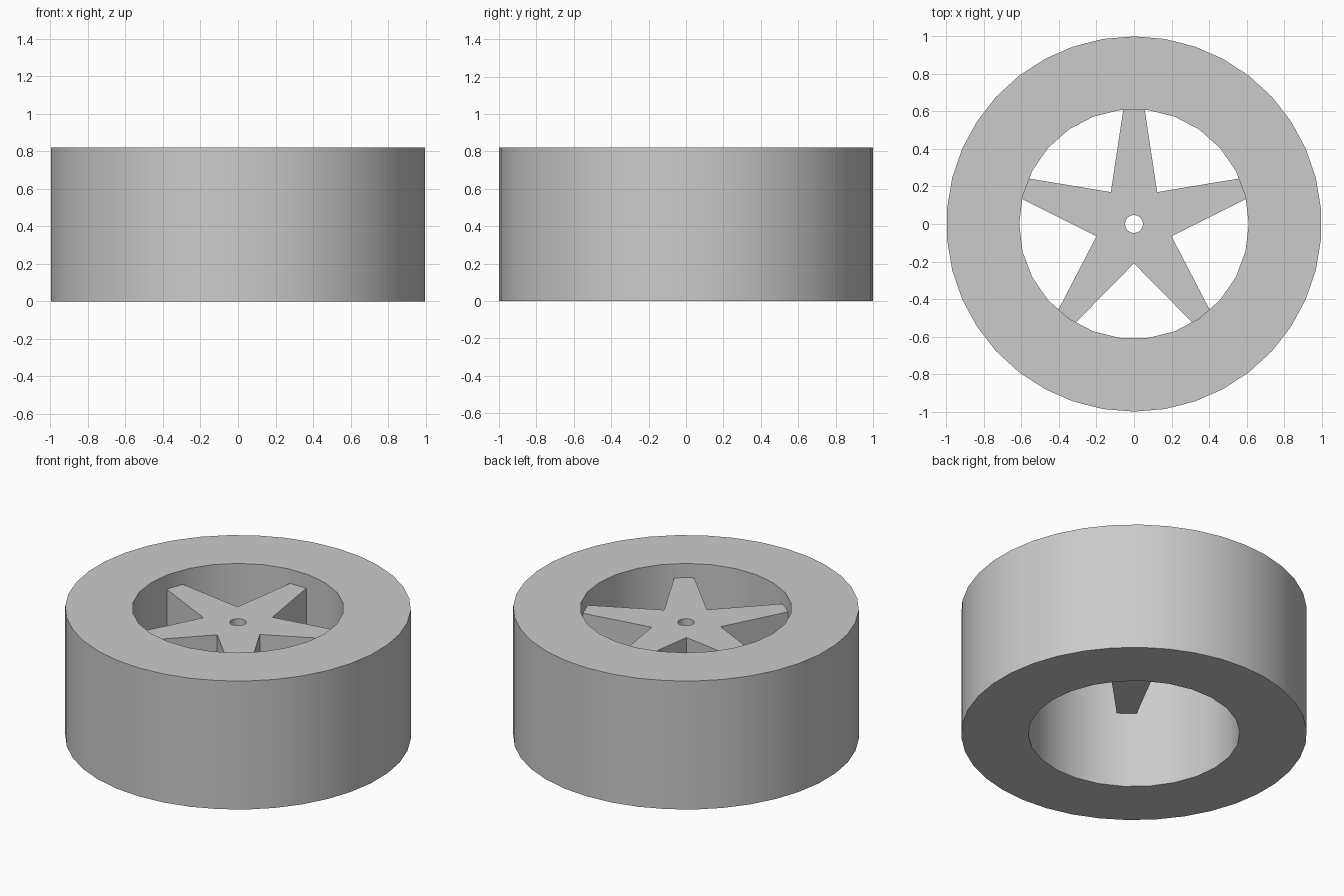
import bpy
import bmesh
from math import pi, sin, cos

cube = bpy.data.objects.get("Cube")
if cube:
    bpy.data.objects.remove(cube, do_unlink=True)

grey = bpy.data.materials.new("plain grey")
grey.use_nodes = True
COLOUR = (0.6, 0.6, 0.6, 1)
grey.diffuse_color = COLOUR
grey.node_tree.nodes["Principled BSDF"].inputs["Base Color"].default_value = COLOUR


def ring(radius, sides, turn):
    """Regular outline, with its first corner at the angle turn."""
    return [(radius * cos(turn + 2 * pi * i / sides),
             radius * sin(turn + 2 * pi * i / sides)) for i in range(sides)]


def star(points, valley_radius, tip_radius, tip_half_width):
    """Outline of blunt tapering spokes, the first one pointing to the back."""
    outline = []
    for i in range(points):
        a = pi / 2 + 2 * pi * i / points
        for side in (-1, 1):
            w = side * tip_half_width
            outline.append((tip_radius * cos(a) - w * sin(a),
                            tip_radius * sin(a) + w * cos(a)))
        b = a + pi / points
        outline.append((valley_radius * cos(b), valley_radius * sin(b)))
    return outline


def plate(name, outer, hole, bottom, top):
    """Solid between two heights from an outline with a hole through it."""
    bm = bmesh.new()
    edges = []
    for loop in (outer, hole):
        verts = [bm.verts.new((x, y, bottom)) for x, y in loop]
        edges += [bm.edges.new((v, verts[i - 1])) for i, v in enumerate(verts)]
    bmesh.ops.triangle_fill(bm, use_beauty=True, use_dissolve=False, edges=edges)
    lifted = bmesh.ops.extrude_face_region(bm, geom=bm.faces[:])["geom"]
    bmesh.ops.translate(bm, vec=(0, 0, top - bottom),
                        verts=[g for g in lifted if isinstance(g, bmesh.types.BMVert)])
    bmesh.ops.recalc_face_normals(bm, faces=bm.faces[:])
    mesh = bpy.data.meshes.new(name)
    bm.to_mesh(mesh)
    bm.free()
    mesh.materials.append(grey)
    obj = bpy.data.objects.new(name, mesh)
    bpy.context.collection.objects.link(obj)
    bpy.ops.object.select_all(action="DESELECT")
    obj.select_set(True)
    bpy.context.view_layer.objects.active = obj
    bpy.ops.object.shade_smooth_by_angle(angle=pi / 6)
    return obj


# Wide tyre with an open middle
plate("tyre", ring(1, 38, pi / 2), ring(0.612, 26, 0), 0, 0.82)

# Five spokes around a small axle hole, their ends set into the tyre
plate("spokes", star(5, 0.21, 0.63, 0.054), ring(0.048, 16, 0), 0.485, 0.73)
